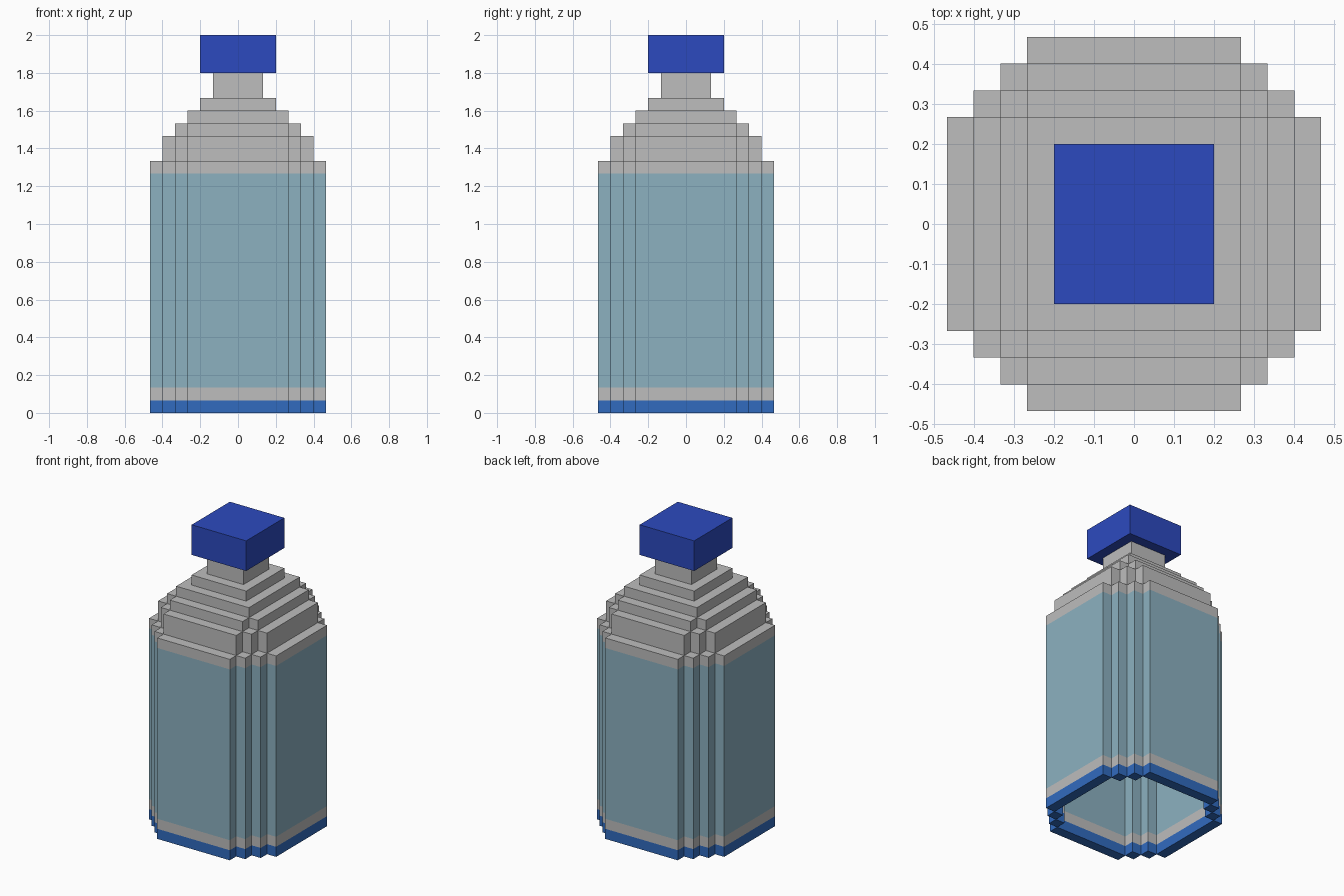
import bpy, bmesh

cube = bpy.data.objects.get("Cube")
if cube:
    bpy.data.objects.remove(cube, do_unlink=True)

U = 2.0 / 30  # size of one block


def material(name, rgb):
    lin = [((c / 255 + 0.055) / 1.055) ** 2.4 for c in rgb] + [1.0]
    m = bpy.data.materials.new(name)
    m.use_nodes = True
    m.diffuse_color = lin
    bsdf = next(n for n in m.node_tree.nodes if n.type == 'BSDF_PRINCIPLED')
    bsdf.inputs["Base Color"].default_value = lin
    return m


GREY = material("light grey plastic", (189, 189, 189))
LABEL = material("pale blue label", (140, 177, 192))
BASE = material("mid blue base", (49, 107, 191))
CAP = material("deep blue cap", (44, 74, 191))


def inside(n, i, j):
    """True if cell (i, j) is in the stepped section of half-width n blocks."""
    steps = [(n - k, 4 + k) for k in range(n - 3)] if n >= 4 else [(n, n)]
    return any(abs(i + 0.5) < a and abs(j + 0.5) < b for a, b in steps)


def tier(name, outer, inner, bands):
    """Stepped tube; bands are (bottom, top, material) in blocks, inner 0 is solid."""
    bm = bmesh.new()
    mats = list(dict.fromkeys(b[2] for b in bands))
    cells = {(i, j) for i in range(-outer, outer) for j in range(-outer, outer)
             if inside(outer, i, j) and not inside(inner, i, j)}

    def quad(pts, mat):
        f = bm.faces.new([bm.verts.new([c * U for c in p]) for p in pts])
        f.material_index = mats.index(mat)

    z0, z1 = bands[0][0], bands[-1][1]
    for i, j in sorted(cells):
        ring = [(i, j), (i + 1, j), (i + 1, j + 1), (i, j + 1)]
        # bottom and top faces
        quad([(x, y, z0) for x, y in reversed(ring)], bands[0][2])
        quad([(x, y, z1) for x, y in ring], bands[-1][2])
        # walls wherever the neighbouring cell is empty
        for k, (di, dj) in enumerate([(0, -1), (1, 0), (0, 1), (-1, 0)]):
            if (i + di, j + dj) not in cells:
                (ax, ay), (bx, by) = ring[k], ring[(k + 1) % 4]
                for lo, hi, mat in bands:
                    quad([(ax, ay, lo), (bx, by, lo), (bx, by, hi), (ax, ay, hi)], mat)

    bmesh.ops.remove_doubles(bm, verts=bm.verts, dist=1e-4)
    # merge flat wall strips into single panels
    walls = [e for e in bm.edges if len(e.link_faces) == 2
             and all(abs(f.normal.z) < 0.5 for f in e.link_faces)]
    bm.normal_update()
    walls = [e for e in bm.edges if len(e.link_faces) == 2
             and all(abs(f.normal.z) < 0.5 for f in e.link_faces)]
    bmesh.ops.dissolve_limit(bm, angle_limit=0.01, verts=[], edges=walls,
                             delimit={'MATERIAL'})
    me = bpy.data.meshes.new(name)
    bm.to_mesh(me)
    bm.free()
    for m in mats:
        me.materials.append(m)
    bpy.context.collection.objects.link(bpy.data.objects.new(name, me))


# Hollow body, open underneath, with base band and label
tier("bottle_body", 7, 6, [(0, 1, BASE), (1, 2, GREY), (2, 19, LABEL), (19, 20, GREY)])

# Stepped shoulder
for n, (lo, hi) in zip((6, 5, 4, 3), ((20, 22), (22, 23), (23, 24), (24, 25))):
    tier(f"shoulder_step_{7 - n}", n, n - 1, [(lo, hi, GREY)])

# Neck and cap
tier("neck", 2, 1, [(25, 27, GREY)])
tier("cap", 3, 0, [(27, 30, CAP)])
